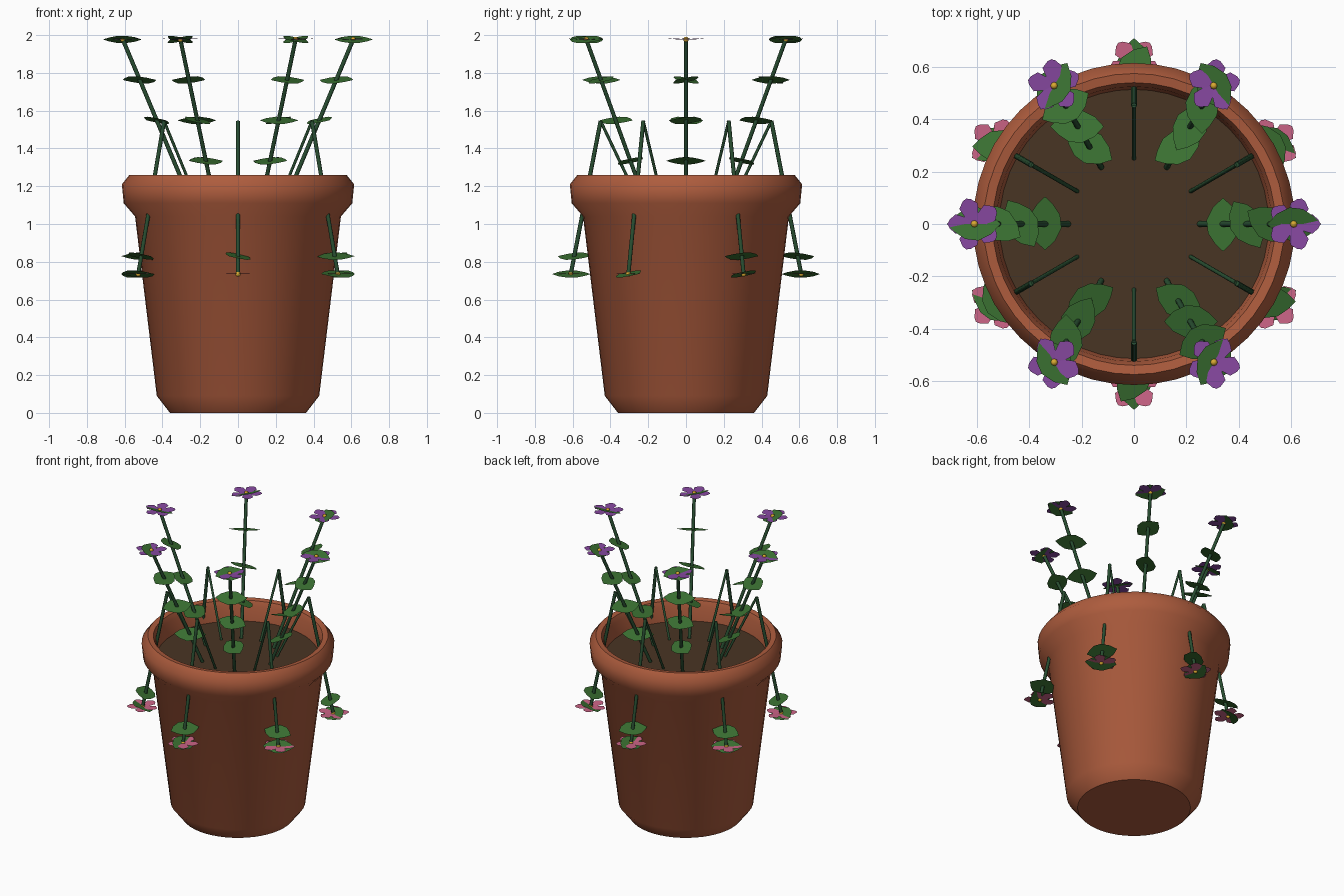
import bpy, bmesh, math
from mathutils import Vector, Matrix

if "Cube" in bpy.data.objects:
    bpy.data.objects.remove(bpy.data.objects["Cube"])


def material(name, rgb):
    m = bpy.data.materials.new(name)
    m.diffuse_color = (*rgb, 1)
    m.use_nodes = True
    m.node_tree.nodes["Principled BSDF"].inputs["Base Color"].default_value = m.diffuse_color
    return m


CLAY = material("terracotta", (0.42, 0.107, 0.047))
SOIL = material("soil_brown", (0.066, 0.035, 0.017))
STEM = material("stem_green", (0.021, 0.075, 0.03))
LEAF = material("leaf_green", (0.043, 0.165, 0.032))
PURPLE = material("petal_purple", (0.24, 0.065, 0.35))
PINK = material("petal_pink", (0.6, 0.127, 0.24))
YELLOW = material("flower_centre_yellow", (0.7, 0.4, 0.03))


def finish(name, bm, mat, smooth=None):
    me = bpy.data.meshes.new(name)
    bm.to_mesh(me)
    bm.free()
    ob = bpy.data.objects.new(name, me)
    bpy.context.collection.objects.link(ob)
    me.materials.append(mat)
    if smooth:
        bpy.ops.object.select_all(action='DESELECT')
        ob.select_set(True)
        bpy.context.view_layer.objects.active = ob
        bpy.ops.object.shade_smooth_by_angle(angle=math.radians(smooth))
    return ob


def lathe(name, profile, mat, n=48, smooth=50):
    bm = bmesh.new()
    rings = [[bm.verts.new((r * math.cos(2 * math.pi * i / n), r * math.sin(2 * math.pi * i / n), z))
              for i in range(n)] for r, z in profile]
    for a, b in zip(rings, rings[1:]):
        for i in range(n):
            k = (i + 1) % n
            bm.faces.new((a[i], a[k], b[k], b[i]))
    bm.faces.new(rings[0][::-1])
    return finish(name, bm, mat, smooth)


def polar(r, az, z):
    return Vector((r * math.cos(az), r * math.sin(az), z))


def add_tube(bm, p, q, rad):
    d = q - p
    rot = d.to_track_quat('Z', 'Y').to_matrix().to_4x4()
    bmesh.ops.create_cone(bm, cap_ends=True, segments=8, radius1=rad, radius2=rad,
                          depth=d.length, matrix=Matrix.Translation((p + q) / 2) @ rot)


def add_outline(bm, pts, mat4):
    bm.faces.new([bm.verts.new(mat4 @ Vector(p)) for p in pts])


# pointed leaf, long axis along local y
HALF = [(0, -0.1, 0), (0.04, -0.065, 0), (0.066, -0.015, 0), (0.06, 0.035, 0), (0.032, 0.075, 0)]
LEAF_SHAPE = HALF + [(0, 0.105, 0)] + [(-x, y, z) for x, y, z in HALF[:0:-1]]
# petal pointing along local x
PETAL = [(0.0, 0, 0), (0.035, -0.026, 0), (0.072, -0.037, 0.003), (0.095, -0.016, 0.004),
         (0.102, 0, 0.004), (0.095, 0.016, 0.004), (0.072, 0.037, 0.003), (0.035, 0.026, 0)]


def add_leaf(bm, pos, az, j):
    # each leaf up the stem turns 30 degrees and leans sideways
    lean = math.radians(150 + 30 * j) - az
    add_outline(bm, LEAF_SHAPE, Matrix.Translation(pos) @ Matrix.Rotation(lean, 4, 'Z')
                @ Matrix.Rotation(0.3, 4, 'Y'))


def add_flower(petals, centres, pos, az):
    for k in range(5):
        add_outline(petals, PETAL, Matrix.Translation(pos)
                    @ Matrix.Rotation(-az + k * math.tau / 5, 4, 'Z'))
    bmesh.ops.create_uvsphere(centres, u_segments=8, v_segments=6, radius=0.014,
                              matrix=Matrix.Translation(pos))


# pot and soil
lathe("pot", [(0.36, 0), (0.43, 0.09), (0.545, 1.04), (0.605, 1.11), (0.615, 1.21),
              (0.575, 1.26), (0.54, 1.255), (0.525, 1.22), (0.51, 1.08)], CLAY)
lathe("soil", [(0.515, 1.10), (0.515, 1.12), (0.001, 1.12)], SOIL)

stems, leaves, centres = bmesh.new(), bmesh.new(), bmesh.new()
purple, pink = bmesh.new(), bmesh.new()

# six upright plants
for i in range(6):
    az = i * math.pi / 3
    base, tip = polar(0.25, az, 1.12), polar(0.61, az, 1.977)
    add_tube(stems, base, tip, 0.011)
    for j in range(1, 5):
        add_leaf(leaves, base.lerp(tip, j / 4), az, j)
    add_flower(purple, centres, tip, az)

# six trailing plants that bend over the rim
for i in range(6):
    az = (i + 0.5) * math.pi / 3
    base, peak, tip = polar(0.25, az, 1.12), polar(0.452, az, 1.545), polar(0.61, az, 0.735)
    add_tube(stems, base, peak, 0.008)
    add_tube(stems, peak, tip, 0.011)
    add_leaf(leaves, peak.lerp(tip, 0.883), az, 3)
    add_leaf(leaves, tip, az, 4)
    add_flower(pink, centres, tip, az)

finish("stems", stems, STEM, 50)
finish("leaves", leaves, LEAF)
finish("upright_flower_petals", purple, PURPLE)
finish("trailing_flower_petals", pink, PINK)
finish("flower_centres", centres, YELLOW, 60)
